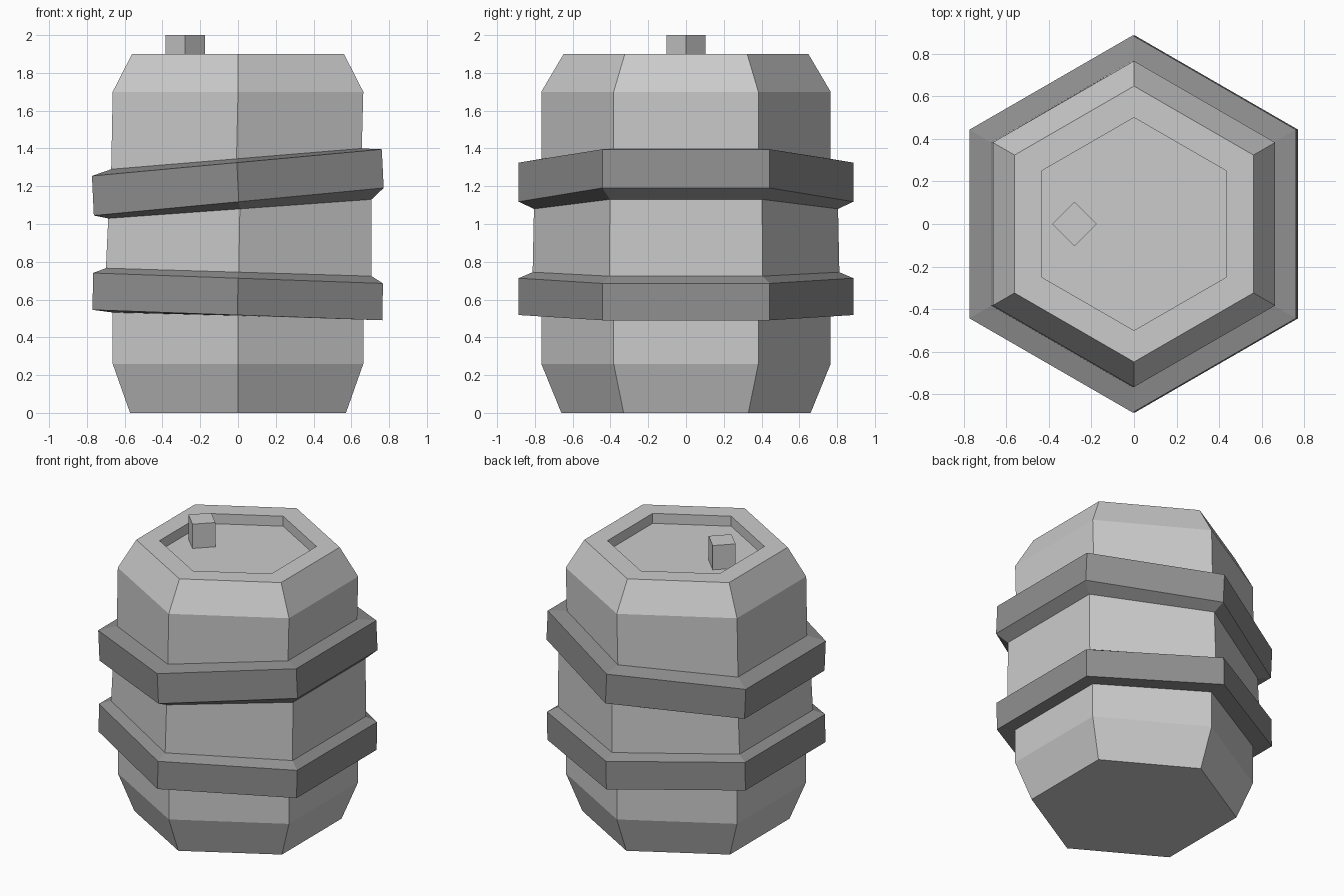
import bpy, bmesh, math

if "Cube" in bpy.data.objects:
    bpy.data.objects.remove(bpy.data.objects["Cube"])

SIDES = 6


def finish(name, bm, materials=()):
    bmesh.ops.recalc_face_normals(bm, faces=bm.faces)
    me = bpy.data.meshes.new(name)
    bm.to_mesh(me)
    bm.free()
    for m in materials:
        me.materials.append(m)
    ob = bpy.data.objects.new(name, me)
    bpy.context.collection.objects.link(ob)
    return ob


def add_ring(bm, r, z, tilt=0.0, shift=0.0):
    """Hexagonal ring with corners on +y/-y; tilt = slope of z along x."""
    ring = []
    for i in range(SIDES):
        a = math.radians(90) + math.tau * i / SIDES
        x = r * math.cos(a)
        ring.append(bm.verts.new((x + shift, r * math.sin(a), z + tilt * x)))
    return ring


# Barrel profile: radius, height, tilt, x shift, and whether the band above is a hoop
profile = [
    (0.66, 0.00, 0, 0, 0),
    (0.766, 0.26, 0, 0, 0),
    # lower hoop
    (0.766, 0.515, -0.025, 0, 1),
    (0.886, 0.518, -0.036, -0.003, 1),
    (0.886, 0.713, -0.036, 0, 1),
    (0.812, 0.745, -0.030, 0.004, 0),
    # upper hoop
    (0.805, 1.080, 0.072, 0.010, 1),
    (0.886, 1.118, 0.095, 0.004, 1),
    (0.886, 1.325, 0.092, -0.006, 1),
    (0.766, 1.345, 0.083, -0.008, 0),
    # shoulder and recessed lid
    (0.766, 1.70, 0, 0, 0),
    (0.648, 1.90, 0, 0, 0),
    (0.50, 1.90, 0, 0, 0),
    (0.50, 1.83, 0, 0, 0),
]

wood = bpy.data.materials.new("barrel_grey")
wood.diffuse_color = (0.8, 0.8, 0.8, 1)
wood.use_nodes = True
wood.node_tree.nodes["Principled BSDF"].inputs["Base Color"].default_value = wood.diffuse_color
iron = bpy.data.materials.new("hoop_dark_grey")
iron.diffuse_color = (0.28, 0.28, 0.28, 1)
iron.use_nodes = True
iron.node_tree.nodes["Principled BSDF"].inputs["Base Color"].default_value = iron.diffuse_color

bm = bmesh.new()
rings = [add_ring(bm, *p[:4]) for p in profile]
for lo, hi, p in zip(rings, rings[1:], profile):
    for i in range(SIDES):
        j = (i + 1) % SIDES
        f = bm.faces.new((lo[i], lo[j], hi[j], hi[i]))
        f.material_index = p[4]
bm.faces.new(rings[0])
bm.faces.new(rings[-1])
finish("barrel_with_hoops", bm, (wood, iron))

# Square plug standing in the lid recess, turned 45 degrees
bm = bmesh.new()
bmesh.ops.create_cone(bm, cap_ends=True, segments=4, radius1=0.104, radius2=0.104, depth=0.17)
bmesh.ops.translate(bm, verts=bm.verts, vec=(-0.28, 0, 1.915))
finish("plug", bm, (wood,))
